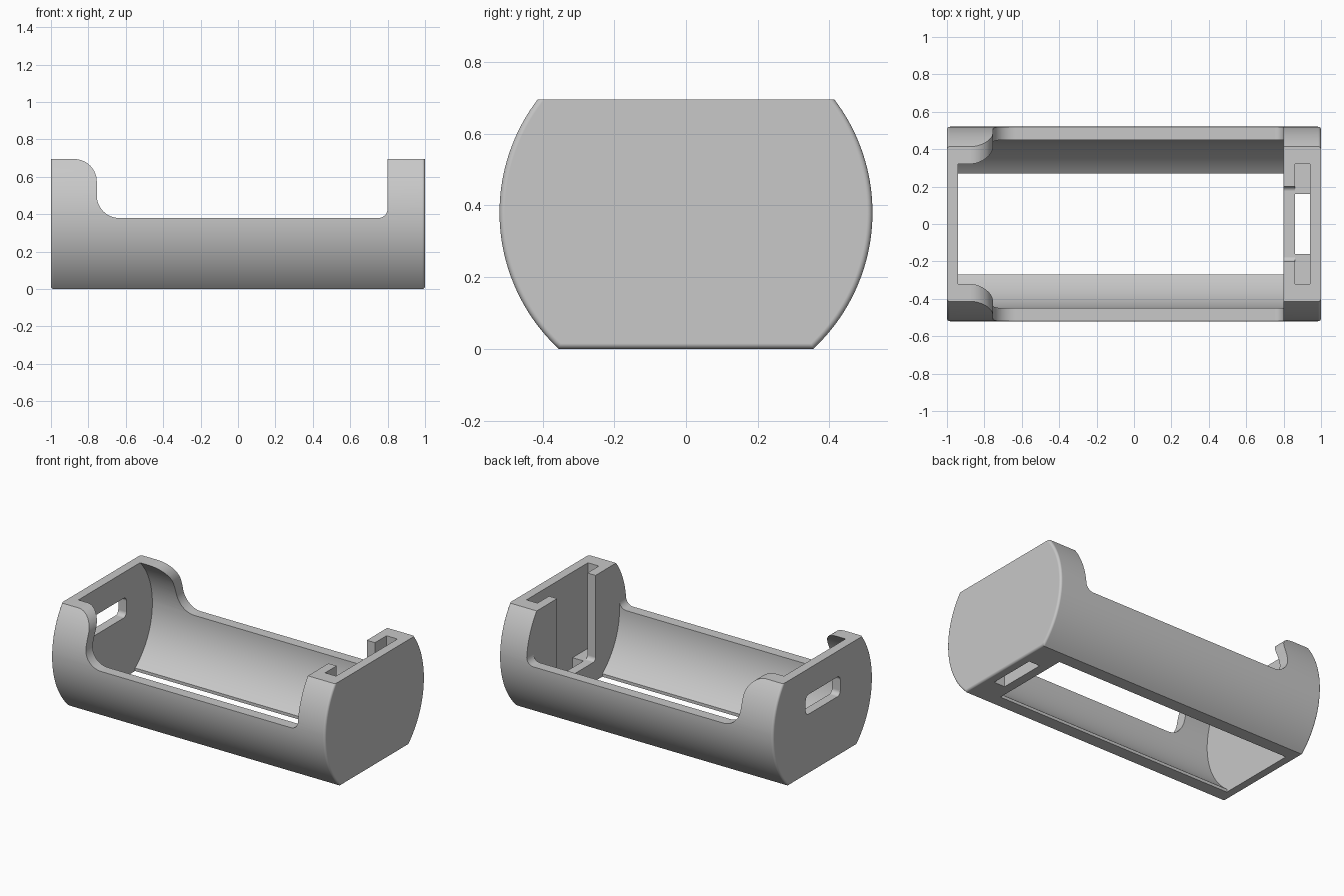
import bpy, bmesh, math
from mathutils import Vector

if "Cube" in bpy.data.objects:
    bpy.data.objects.remove(bpy.data.objects["Cube"])

HEIGHT, CENTRE_Z, OUTER_R, INNER_R = 0.695, 0.38, 0.52, 0.45
FLOOR_Z = 0.13

grey = bpy.data.materials.new("plain_grey")
grey.use_nodes = True
colour = (0.58, 0.58, 0.58, 1)
grey.diffuse_color = colour
grey.node_tree.nodes["Principled BSDF"].inputs["Base Color"].default_value = colour


def arc(cx, cy, r, start, end, steps):
    """Points along an arc, angles in degrees."""
    angles = [math.radians(start + (end - start) * i / steps) for i in range(steps + 1)]
    return [(cx + r * math.cos(a), cy + r * math.sin(a)) for a in angles]


def rounded(cx, cy, w, h, r):
    """Rounded rectangle outline."""
    pts = []
    for i, (sx, sy) in enumerate([(1, 1), (-1, 1), (-1, -1), (1, -1)]):
        pts += arc(cx + sx * (w / 2 - r), cy + sy * (h / 2 - r), r, 90 * i, 90 * i + 90, 6)
    return pts


def prism(name, pts, axis, lo, hi, bevel=0):
    """Extrude a 2D outline along the x, y or z axis."""
    place = {"x": lambda p, d: Vector((d, p[0], p[1])),
             "y": lambda p, d: Vector((p[0], d, p[1])),
             "z": lambda p, d: Vector((p[0], p[1], d))}[axis]
    bm = bmesh.new()
    face = bm.faces.new([bm.verts.new(place(p, lo)) for p in pts])
    ext = bmesh.ops.extrude_face_region(bm, geom=[face])["geom"]
    bmesh.ops.translate(bm, vec=place((0, 0), hi - lo),
                        verts=[g for g in ext if isinstance(g, bmesh.types.BMVert)])
    bmesh.ops.recalc_face_normals(bm, faces=bm.faces)
    if bevel:
        # soften the end outlines, leaving the flat top sharp
        edges = [e for e in bm.edges
                 if abs(e.verts[0].co.x - e.verts[1].co.x) < 1e-5
                 and min(v.co.z for v in e.verts) < HEIGHT - 1e-4]
        bmesh.ops.bevel(bm, geom=edges, offset=bevel, segments=4, profile=0.5, affect="EDGES")
    mesh = bpy.data.meshes.new(name)
    bm.to_mesh(mesh)
    bm.free()
    obj = bpy.data.objects.new(name, mesh)
    bpy.context.collection.objects.link(obj)
    mesh.materials.append(grey)
    return obj


def angle_at(r, z):
    return math.degrees(math.asin((z - CENTRE_Z) / r))


# Rounded shell with flat top and bottom
low, high = angle_at(OUTER_R, 0), angle_at(OUTER_R, HEIGHT)
shell = prism("holder_body",
              arc(0, CENTRE_Z, OUTER_R, low, high, 40)
              + arc(0, CENTRE_Z, OUTER_R, 180 - high, 180 - low, 40),
              "x", -1, 1, bevel=0.015)

# Round bore with the open slot in the bottom
lip = angle_at(INNER_R, 0.02)
bore_pts = arc(0, CENTRE_Z, INNER_R, lip, 180 - lip, 96)
half = bore_pts[0][0]
bore = prism("bore_cutter", bore_pts + [(-half, -0.1), (half, -0.1)], "x", -0.94, 0.8)

# Lowered side walls with the curved shoulder
walls = prism("side_wall_cutter",
              [(-0.875, 0.9), (-0.875, HEIGHT)]
              + arc(-0.875, HEIGHT - 0.12, 0.12, 90, 0, 14)
              + arc(-0.635, 0.5, 0.12, 180, 270, 14)
              + arc(0.75, 0.43, 0.05, 270, 360, 10)
              + [(0.8, 0.9)],
              "y", -0.7, 0.7)

# Pocket, its doorway and the slot through the floor
pocket = prism("pocket_cutter", [(0.86, -0.32), (0.94, -0.32), (0.94, 0.32), (0.86, 0.32)],
               "z", FLOOR_Z, 0.9)
doorway = prism("doorway_cutter", rounded(0, FLOOR_Z + 0.5, 0.4, 1, 0.025), "x", 0.7, 0.9)
floor_slot = prism("floor_slot_cutter", [(0.86, -0.16), (0.94, -0.16), (0.94, 0.16), (0.86, 0.16)],
                   "z", -0.1, 0.3)

# Window in the other end plate
window = prism("window_cutter", rounded(0, 0.46, 0.36, 0.13, 0.03), "x", -1.1, -0.9)

bpy.ops.object.select_all(action="DESELECT")
bpy.context.view_layer.objects.active = shell
shell.select_set(True)
for cutter in (bore, walls, pocket, doorway, floor_slot, window):
    mod = shell.modifiers.new(cutter.name, "BOOLEAN")
    mod.operation = "DIFFERENCE"
    mod.solver = "EXACT"
    mod.object = cutter
    bpy.ops.object.modifier_apply(modifier=mod.name)
    bpy.data.objects.remove(cutter)

# Smooth curves, crisp edges, flat plates
bpy.ops.object.shade_smooth_by_angle(angle=math.radians(30))
weighted = shell.modifiers.new("weighted_normals", "WEIGHTED_NORMAL")
weighted.keep_sharp = True
